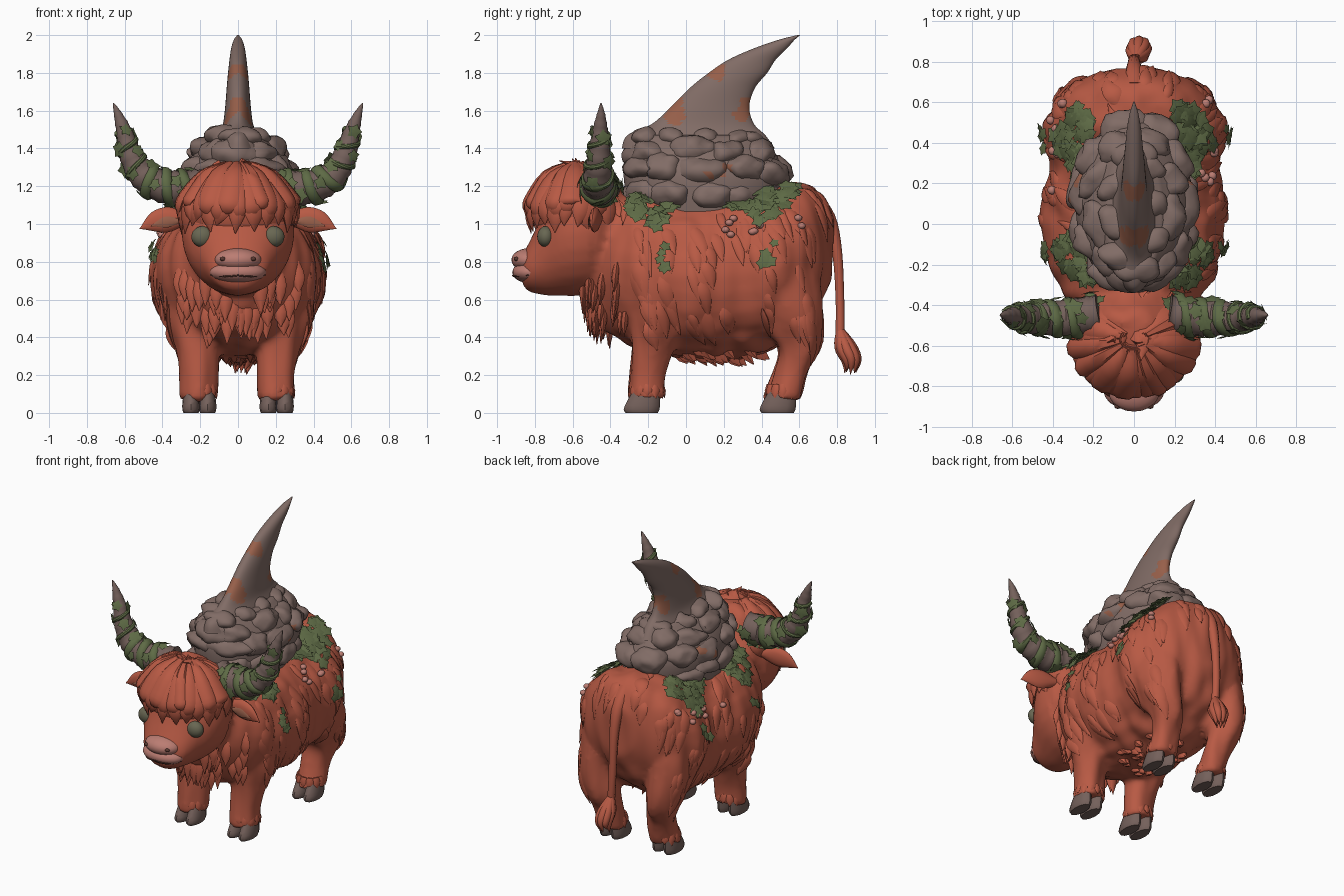
import bpy, bmesh, math, random
from mathutils import Vector, Matrix, noise
from mathutils.bvhtree import BVHTree

random.seed(4)
uni = random.uniform
X, Y, Z = Vector((1, 0, 0)), Vector((0, 1, 0)), Vector((0, 0, 1))
SIDES = (-1, 1)
cube = bpy.data.objects.get("Cube")
if cube:
    bpy.data.objects.remove(cube)


def material(name, r, g, b):
    m = bpy.data.materials.new(name)
    m.use_nodes = True
    m.diffuse_color = (r, g, b, 1)
    bsdf = m.node_tree.nodes["Principled BSDF"]
    bsdf.inputs["Base Color"].default_value = (r, g, b, 1)
    bsdf.inputs["Roughness"].default_value = 0.8
    return m


FUR = material("rust red fur", .48, .102, .058)
STONE = material("grey brown stone", .22, .15, .132)
HORN = material("dark horn", .175, .118, .104)
LEAF = material("ivy green", .112, .146, .06)
PINK = material("nose pink", .5, .205, .17)
EYE = material("grey green eye", .14, .135, .085)
DARK = material("dark brown", .1, .04, .03)
RUST = material("rust patch", .31, .115, .068)


def finish(name, bm, *mats, angle=50):
    bmesh.ops.recalc_face_normals(bm, faces=bm.faces)
    me = bpy.data.meshes.new(name)
    bm.to_mesh(me)
    ob = bpy.data.objects.new(name, me)
    bpy.context.scene.collection.objects.link(ob)
    for m in mats:
        me.materials.append(m)
    me.shade_smooth()
    me.set_sharp_from_angle(angle=math.radians(angle))
    return ob


def spline(pts, k):
    """Catmull-Rom through tuples of any length."""
    out = []
    for i in range(len(pts) - 1):
        a, b, c, d = (pts[max(0, min(len(pts) - 1, i + j))] for j in (-1, 0, 1, 2))
        for s in range(k):
            t = s / k
            out.append([.5 * (2 * q + (r - p) * t + (2 * p - 5 * q + 4 * r - w) * t * t
                              + (3 * q - p - 3 * r + w) * t ** 3)
                        for p, q, r, w in zip(a, b, c, d)])
    return out + [list(pts[-1])]


def sweep(bm, pts, n=16, axis=None, ref=X, k=4):
    """Skin ellipses (x, y, z, side radius, other radius) along a path."""
    pts = spline(pts, k)
    rings = []
    for i, p in enumerate(pts):
        t = axis or (Vector(pts[min(i + 1, len(pts) - 1)][:3])
                     - Vector(pts[max(i - 1, 0)][:3])).normalized()
        side = (ref - t * ref.dot(t)).normalized()
        up = t.cross(side)
        ra, rb = max(p[3], .002), max(p[4], .002)
        rings.append([bm.verts.new(Vector(p[:3]) + side * ra * math.cos(a) + up * rb * math.sin(a))
                      for a in (2 * math.pi * j / n for j in range(n))])
    for r0, r1 in zip(rings, rings[1:]):
        for j in range(n):
            bm.faces.new((r0[j], r0[j - 1], r1[j - 1], r1[j]))
    bm.faces.new(rings[0])
    bm.faces.new(rings[-1][::-1])


def blob(bm, loc, size, sub=2, rot=0, rough=0):
    m = Matrix.Translation(loc) @ Matrix.Rotation(rot, 4, 'Z') @ Matrix.Diagonal((*size, 1))
    vs = bmesh.ops.create_icosphere(bm, subdivisions=sub, radius=1, matrix=m)["verts"]
    for v in vs:
        v.co += (v.co - Vector(loc)) * rough * noise.noise(v.co * 14)


def mirror(pts, s):
    return [(p[0] * s, *p[1:]) for p in pts]


def paint_spots(bm, spots):
    """Second material on faces within (y, z, radius) discs seen from the side."""
    for f in bm.faces:
        c = f.calc_center_median()
        wobble = 1 + .5 * noise.noise(c * 25)
        if any(math.hypot(c.y - y, c.z - z) < r * wobble for y, z, r in spots):
            f.material_index = 1


# Body, head and legs fused into one skin
bm = bmesh.new()
sweep(bm, [(0, y, z, a, b) for y, z, a, b in (
    (-.53, .77, .13, .2), (-.43, .77, .27, .33), (-.3, .76, .37, .4), (-.12, .73, .44, .43),
    (.1, .725, .45, .44), (.3, .735, .425, .45), (.45, .77, .45, .44), (.58, .82, .41, .4),
    (.69, .86, .3, .32), (.77, .88, .12, .17))], 28, Y)
sweep(bm, [(0, y, z, a, b) for y, z, a, b in (
    (-.33, .93, .2, .25), (-.45, .97, .28, .33), (-.57, .96, .3, .34), (-.66, .94, .275, .32),
    (-.735, .88, .22, .26), (-.79, .81, .18, .18), (-.84, .765, .145, .12), (-.87, .76, .09, .07))], 24, Y)
for s in SIDES:
    sweep(bm, mirror([(.25, -.12, .72, .15, .18), (.24, -.14, .5, .15, .155), (.215, -.18, .33, .115, .11),
                      (.205, -.2, .2, .098, .095), (.205, -.21, .07, .1, .1)], s), 16, Z)
    sweep(bm, mirror([(.26, .48, .78, .16, .2), (.26, .54, .55, .14, .19), (.235, .6, .36, .11, .12),
                      (.21, .56, .22, .095, .09), (.205, .51, .07, .1, .1)], s), 16, Z)
body = finish("furry_body", bm, FUR)
rm = body.modifiers.new("fuse", 'REMESH')
rm.mode, rm.voxel_size = 'VOXEL', .02
sm = body.modifiers.new("soften", 'SMOOTH')
sm.factor, sm.iterations = .5, 6
bpy.context.view_layer.update()
me = bpy.data.meshes.new_from_object(body.evaluated_get(bpy.context.evaluated_depsgraph_get()))
body.modifiers.clear()
body.data = me
normals = [v.normal.copy() for v in me.vertices]
for v, nrm in zip(me.vertices, normals):
    c = v.co
    if c.y > -.5:  # long vertical grooves in the coat
        v.co = c + nrm * .022 * noise.noise(Vector((c.x * 10, c.y * 10, c.z * 3)))
me.shade_smooth()
skin = BVHTree.FromPolygons([v.co for v in me.vertices], [p.vertices for p in me.polygons])

# Fur locks lying on the coat
bm = bmesh.new()


def coat_lock(p, length, width, lift):
    path = []
    for i, w in enumerate((.2, 1, .8, 0)):
        q, nrm, *_ = skin.find_nearest(p)
        path.append((*(q + nrm * (-.012, -.004, 0, lift)[i]), width * w, .012 * w))
        down = Vector((0, .25, -1))
        p = q + (down - nrm * down.dot(nrm)).normalized() * length / 3
    side = nrm.cross(Z)
    sweep(bm, path, 8, ref=side if side.length > .2 else X, k=3)


for i in range(130):
    a = uni(-.5, math.pi + .5)
    coat_lock(Vector((.6 * math.cos(a), uni(-.4, .85), .7 + .55 * math.sin(a))),
              uni(.16, .28), uni(.025, .045), uni(.002, .012))
# Belly fringe, chest bib and leg cuffs
for i in range(70):
    p, nrm, *_ = skin.find_nearest(Vector((uni(-.2, .2), uni(-.25, .48), .2)))
    if nrm.z < -.6 and p.z > .24:
        sweep(bm, [(*(p + Z * .03), .035, .035), (p.x, p.y + .02, p.z - .002, .022, .025),
                   (p.x, p.y + .05, p.z - uni(.015, .04), 0, 0)], 6, k=1)
for i in range(60):
    x = uni(-.36, .36)
    p, nrm, *_ = skin.find_nearest(Vector((x, -.6 + abs(x) * .6, uni(.4, .72))))
    if p.y > -.56 and nrm.z < .3:
        sweep(bm, [(*(p + Z * .1 - nrm * .02), .02, .012), (*(p + nrm * .002), .04, .02),
                   (*(p + nrm * .012 - Z * uni(.07, .12)), 0, 0)], 8, k=3)
for s in SIDES:
    for cy in (-.205, .515):
        for i in range(12):
            a = i * math.tau / 12
            u = Vector((math.cos(a), math.sin(a), 0))
            p = Vector((s * .205, cy, .15)) + u * .078
            sweep(bm, [(*p, .02, .012), (*(p + u * .01 - Z * .035), .028, .012),
                       (*(p + u * .014 - Z * uni(.055, .08)), 0, 0)], 6, ref=Z.cross(u), k=1)
finish("coat_locks", bm, FUR)

# Shaggy mop over the forehead: chunky pointed locks with a random sway
bm = bmesh.new()
blob(bm, (0, -.57, 1.07), (.295, .24, .225), 3)
for layer, count in enumerate((17, 13, 9)):
    for i in range(count):
        a = math.radians(-130 + 260 * (i + uni(.2, .8)) / count)
        e, low, sway = layer * .008, uni(.93, 1.0) + layer * .045, uni(-.14, .14)
        wide = uni(.75, 1.2)
        path = []
        for r, f, z, w, t, turn in ((.05, .03, 1.3, .02, .02, 0), (.17, .15, 1.245, .05, .03, 0),
                                    (.275, .235, 1.13, .058, .03, .3),
                                    (.3, .262, (low + 1.12) / 2, .045, .022, .6), (.3, .25, low, 0, 0, 1.2)):
            b = a + sway * turn
            path.append(((r + e) * math.sin(b), -.57 - (f + e) * math.cos(b), z + e, w * wide, t))
        sweep(bm, path, 6, ref=Vector((math.cos(a), math.sin(a), 0)), k=3)
for i in range(7):  # crown tuft
    x = uni(-.1, .1)
    sweep(bm, [(x, -.52, 1.25, .06, .05), (x * .9, -.57, 1.3, .05, .03),
               (x * .6, uni(-.68, -.56), 1.37 - abs(x) * .6, 0, 0)], 6)
finish("forehead_hair", bm, FUR)

# Ears with a darker lining
ears, lining = bmesh.new(), bmesh.new()
for s in SIDES:
    sweep(ears, mirror([(.27, -.47, 1.03, .03, .03), (.36, -.48, 1.025, .065, .03),
                        (.44, -.49, 1.01, .055, .022), (.52, -.5, .975, 0, 0)], s), 12, ref=Z)
    sweep(lining, mirror([(.31, -.505, 1.015, .01, .006), (.38, -.513, 1.01, .03, .006),
                          (.46, -.512, .99, 0, 0)], s), 8, ref=Z)
finish("ears", ears, FUR)
finish("ear_lining", lining, RUST)

# Face
bm = bmesh.new()
blob(bm, (0, -.83, .81), (.125, .095, .062), 3)
blob(bm, (0, -.822, .745), (.15, .098, .06), 3)
finish("muzzle", bm, PINK)
bm, dark = bmesh.new(), bmesh.new()
for s in SIDES:
    p, nrm, *_ = skin.find_nearest(Vector((s * .21, -.77, .94)))
    blob(bm, p - nrm * .012, (.06, .045, .056), 3)
    blob(dark, (s * .08, -.898, .815), (.017, .014, .012))
    sweep(dark, mirror([(0, -.917, .728, .004, .005), (.07, -.903, .722, .004, .005),
                        (.145, -.835, .73, .003, .004)], s), 6, ref=Z)
finish("eyes", bm, EYE)
finish("nostrils_and_mouth", dark, DARK)

# Cloven hooves
bm = bmesh.new()
for s in SIDES:
    for y in (-.21, .51):
        for dx in (-.044, .044):
            x = s * .205 + dx
            sweep(bm, [(x, y, .11, .038, .075), (x, y - .015, .06, .045, .088),
                       (x, y - .025, .02, .046, .095), (x, y - .025, 0, .04, .085)], 12, Z, k=2)
finish("hooves", bm, HORN)

# Tail and tuft
bm = bmesh.new()
sweep(bm, [(0, .66, 1.13, .06, .06), (0, .755, 1.03, .042, .04), (0, .8, .85, .03, .028),
           (0, .815, .6, .026, .024), (.01, .815, .42, .025, .025)], 10)
for i in range(8):
    a = i * math.tau / 8
    u, v = math.cos(a) * .03, math.sin(a) * .03
    sweep(bm, [(.01, .815, .44, .02, .02), (.02 + u, .845 + v, .35, .03, .03),
               (.025 + u * 1.2, .875 + v, .28, .025, .025), (.015 + u, .87 + v, uni(.17, .25), 0, 0)], 8)
finish("tail", bm, FUR)

# Boulder mound of large, flattened, overlapping lumps
bm = bmesh.new()
sweep(bm, [(0, .1, 1.05, .27, .4), (0, .1, 1.25, .29, .43), (0, .08, 1.38, .23, .39),
           (0, .06, 1.47, .13, .34)], 24, Z)
for z, rx, ry, n, r, cy in ((1.165, .235, .345, 11, .105, .09), (1.28, .22, .37, 10, .11, .11),
                            (1.385, .165, .325, 9, .105, .075), (1.455, .09, .28, 8, .085, .06)):
    for i in range(n):
        a = math.tau * (i + z * 7 + uni(-.2, .2)) / n
        u, v = rx * math.cos(a), ry * math.sin(a)
        blob(bm, (u, cy + v, z + uni(-.02, .02)),
             (r * .85, r * uni(1.05, 1.45), r * uni(.58, .78)), 3, math.atan2(v, u), .3)
paint_spots(bm, ((.13, 1.26, .025), (.22, 1.3, .025)))
finish("boulder_mound", bm, STONE, RUST)

# Curved stone fin with rust patches
bm = bmesh.new()
sweep(bm, [(0, (f + b) / 2, z, t, (b - f) / 2) for z, f, b, t in (
    (1.4, -.34, .47, .14), (1.47, -.31, .42, .105), (1.53, -.18, .36, .08), (1.62, -.08, .335, .068),
    (1.72, .02, .365, .06), (1.8, .12, .43, .053), (1.87, .225, .475, .045), (1.93, .36, .535, .036),
    (1.975, .49, .575, .022), (2, .59, .605, .004))], 72, Z, k=8)
paint_spots(bm, ((-.06, 1.58, .05), (-.04, 1.65, .035), (.16, 1.81, .05), (.3, 1.58, .045), (.33, 1.63, .04)))
finish("stone_fin", bm, STONE, RUST, angle=70)

# Ridged horns wound with ivy
leaves = bmesh.new()


def leaf(p, nrm, size):
    """Five-pointed ivy leaf tilted a little off a surface."""
    nrm = (nrm + Vector((uni(-.3, .3), uni(-.3, .3), uni(-.1, .35)))).normalized()
    u = nrm.orthogonal().normalized()
    u.rotate(Matrix.Rotation(uni(0, 6), 3, nrm))
    w = nrm.cross(u)
    rim = [leaves.verts.new(p + (u * math.cos(a) + w * math.sin(a)) * size * (1 if i % 2 else .65))
           for i, a in enumerate(math.tau * j / 10 for j in range(10))]
    mid = leaves.verts.new(p + nrm * size * .15)
    for i in range(10):
        leaves.faces.new((rim[i - 1], rim[i], mid))


path = [(.17, -.44, 1.2, .09, .09), (.28, -.46, 1.19, .092, .092), (.4, -.465, 1.2, .085, .085),
        (.5, -.465, 1.255, .075, .075), (.565, -.46, 1.36, .06, .06), (.6, -.455, 1.48, .043, .043),
        (.635, -.45, 1.58, .022, .022), (.66, -.45, 1.64, .003, .003)]
horns = bmesh.new()
for s in SIDES:
    ring = [(p[0] * s, p[1], p[2], *(2 * [p[3] * (1 + .07 * (i % 4 == 0))]))
            for i, p in enumerate(spline(path, 8))]
    sweep(horns, ring, 16, ref=Y, k=1)
    vine = []
    for i, (x, y, z, r, _) in enumerate(ring[4:42]):
        t = (Vector(ring[i + 5][:3]) - Vector(ring[i + 3][:3])).normalized()
        up = t.cross(Y)
        width = .028 if i < 20 else .014
        around = lambda a: Y * math.cos(a) + up * math.sin(a)
        vine.append((*(Vector((x, y, z)) + around(i * .9) * r), width, .014))
        if i % 2 or i < 8:
            d = around(i * 2.3)
            leaf(Vector((x, y, z)) + d * r * 1.12, d, uni(.035, .052))
    sweep(leaves, vine, 8, k=3, ref=Vector((s, 0, .5)))
finish("horns", horns, HORN)

# Ivy patches below the mound, with strays down the flanks
pebbles = bmesh.new()
for s in SIDES:
    for y0, y1 in ((-.36, .0), (.22, .58)):
        for i in range(60):
            y = uni(y0, y1)
            edge = 1 - abs(2 * (y - y0) / (y1 - y0) - 1)
            a = uni(.95 - .42 * edge, 1.15)
            p, nrm, *_ = skin.find_nearest(Vector((s * .55 * math.cos(a), y, .74 + .55 * math.sin(a))))
            leaf(p + nrm * uni(.015, .035), nrm, uni(.04, .062))
        for i in range(5):
            p, nrm, *_ = skin.find_nearest(Vector((s * .7, uni(y0 + .1, y1 - .12), uni(.78, 1.0))))
            leaf(p + nrm * .02, nrm, uni(.028, .042))
    for i in range(9):
        p, nrm, *_ = skin.find_nearest(Vector((s * .5, uni(.15, .68), uni(.98, 1.15))))
        blob(pebbles, p + nrm * .008, (.022, .022, .018), 2)
finish("ivy", leaves, LEAF, angle=40)
finish("pebbles", pebbles, PINK)
